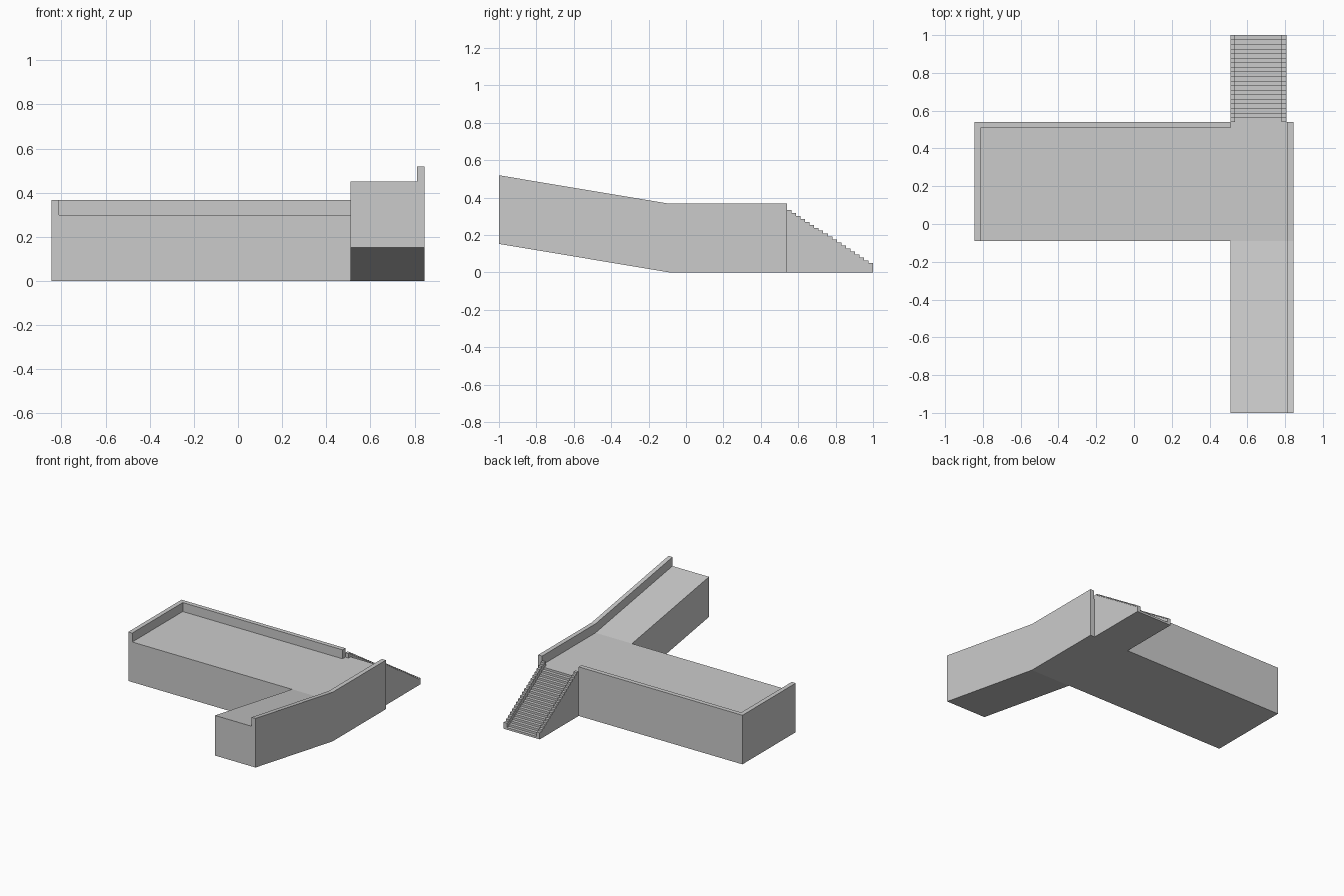
import bpy, bmesh
from mathutils import Vector

if "Cube" in bpy.data.objects:
    bpy.data.objects.remove(bpy.data.objects["Cube"])

X0, X1 = -0.845, 0.845        # overall width
Y_FRONT, Y_BACK = -0.09, 0.54  # deck depth
RAMP_X, WALL = 0.51, 0.033     # ramp inner edge, parapet thickness
FLOOR, TOP = 0.30, 0.367       # deck floor and parapet top
RISE = 0.152                   # ramp climb towards the front
STEPS = 19


def finish(bm, name):
    bmesh.ops.recalc_face_normals(bm, faces=bm.faces)
    mesh = bpy.data.meshes.new(name)
    bm.to_mesh(mesh)
    bm.free()
    obj = bpy.data.objects.new(name, mesh)
    bpy.context.collection.objects.link(obj)
    return obj


def extrude(bm, points, offset):
    face = bm.faces.new([bm.verts.new(p) for p in points])
    new = bmesh.ops.extrude_face_region(bm, geom=[face], use_keep_orig=True)["geom"]
    bmesh.ops.translate(bm, vec=offset,
                        verts=[g for g in new if isinstance(g, bmesh.types.BMVert)])


def prism_z(name, outline, z0, z1):
    bm = bmesh.new()
    extrude(bm, [(x, y, z0) for x, y in outline], Vector((0, 0, z1 - z0)))
    return finish(bm, name)


def prism_x(name, profile, x0, x1):
    bm = bmesh.new()
    extrude(bm, [(x0, y, z) for y, z in profile], Vector((x1 - x0, 0, 0)))
    return finish(bm, name)


# Deck with the inclined ramp pulled out of its front edge
bm = bmesh.new()
extrude(bm, [(X0, Y_FRONT, 0), (RAMP_X, Y_FRONT, 0), (X1, Y_FRONT, 0),
             (X1, Y_BACK, 0), (X0, Y_BACK, 0)], Vector((0, 0, FLOOR)))
front = next(f for f in bm.faces if f.calc_center_median().x > RAMP_X
             and abs(f.calc_center_median().y - Y_FRONT) < 1e-4)
new = bmesh.ops.extrude_face_region(bm, geom=[front])["geom"]
bmesh.ops.translate(bm, vec=(0, -1 - Y_FRONT, RISE),
                    verts=[g for g in new if isinstance(g, bmesh.types.BMVert)])
if front.is_valid:
    bm.faces.remove(front)
finish(bm, "deck_and_ramp")

# Parapet along the left and back edges
prism_z("back_parapet", [(X0, Y_FRONT), (X0 + WALL, Y_FRONT), (X0 + WALL, Y_BACK - WALL),
                         (RAMP_X, Y_BACK - WALL), (RAMP_X, Y_BACK), (X0, Y_BACK)], FLOOR, TOP)

# Parapet following the right edge down the ramp
prism_x("right_parapet", [(Y_BACK, FLOOR), (Y_FRONT, FLOOR), (-1, FLOOR + RISE),
                          (-1, TOP + RISE), (Y_FRONT, TOP), (Y_BACK, TOP)], X1 - WALL, X1)


# Staircase: solid flight with raised stepped stringers on both sides
def stair_line(lift):
    pts = []
    for i in range(STEPS):
        z = FLOOR * (STEPS - i) / STEPS + lift
        pts += [(Y_BACK + (1 - Y_BACK) * k / STEPS, z) for k in (i, i + 1)]
    return pts


stair_x1 = X1 - WALL - 0.004
prism_x("stair_flight", stair_line(0) + [(1, 0), (Y_BACK, 0)], RAMP_X, stair_x1)
for side, x in (("left", RAMP_X), ("right", stair_x1 - 0.026)):
    prism_x(side + "_stringer", stair_line(0.033) + stair_line(0)[::-1], x, x + 0.026)
